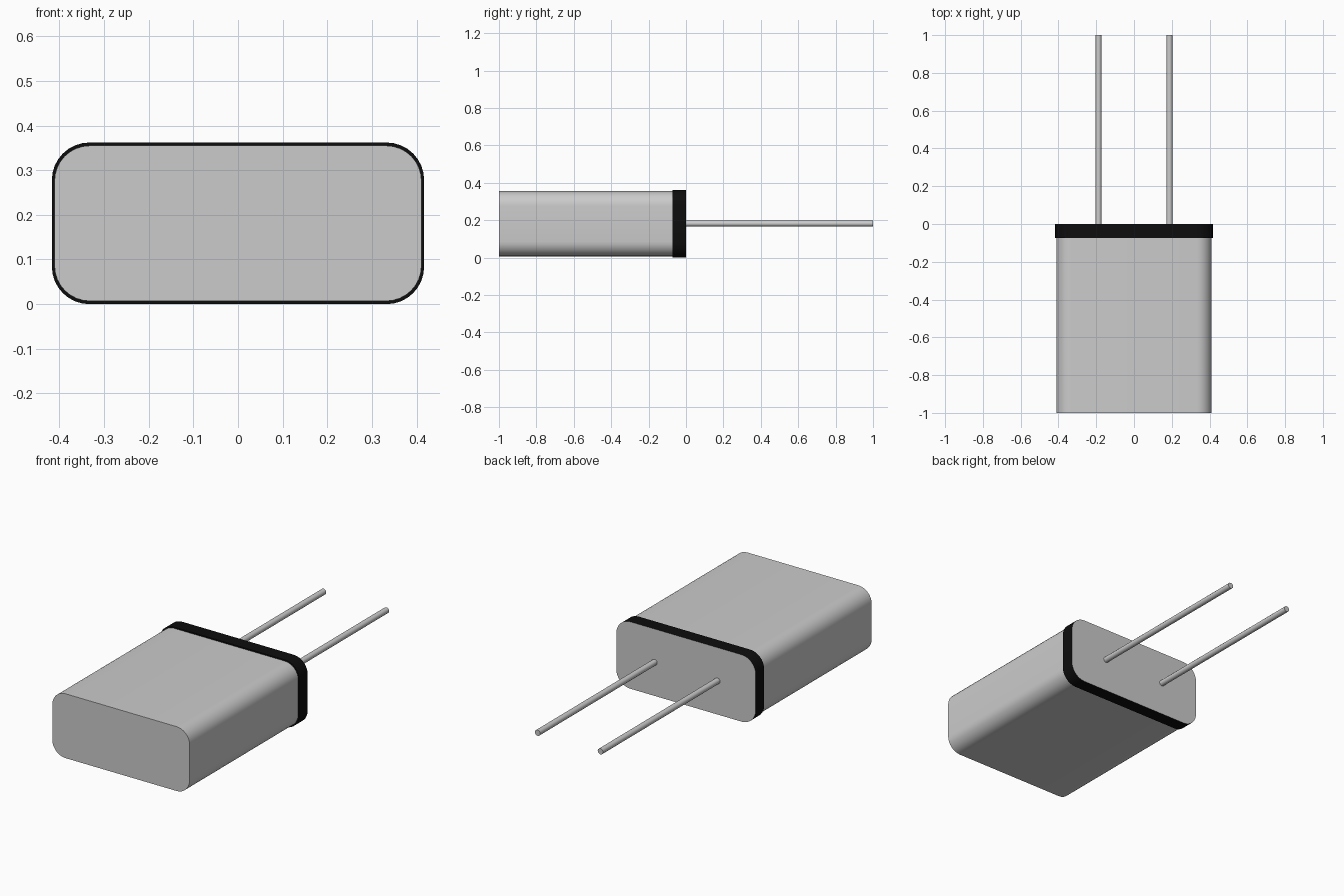
import bpy
import bmesh
import math
from mathutils import Matrix, Vector

cube = bpy.data.objects.get("Cube")
if cube:
    bpy.data.objects.remove(cube, do_unlink=True)


def make_material(name, color):
    mat = bpy.data.materials.new(name)
    mat.use_nodes = True
    mat.diffuse_color = color
    mat.node_tree.nodes["Principled BSDF"].inputs["Base Color"].default_value = color
    return mat


metal = make_material("silver metal", (0.6, 0.6, 0.6, 1))
black = make_material("black insulator", (0.004, 0.004, 0.004, 1))
MID_Z = 0.181


def finish(name, bm, materials):
    mesh = bpy.data.meshes.new(name)
    bmesh.ops.recalc_face_normals(bm, faces=bm.faces)
    bm.to_mesh(mesh)
    bm.free()
    obj = bpy.data.objects.new(name, mesh)
    bpy.context.collection.objects.link(obj)
    for mat in materials:
        mesh.materials.append(mat)
    bpy.ops.object.select_all(action="DESELECT")
    obj.select_set(True)
    bpy.context.view_layer.objects.active = obj
    bpy.ops.object.shade_smooth_by_angle(angle=math.radians(35))
    return obj


def rounded_block(name, half_w, half_h, radius, y0, y1, materials, steps=8):
    """Rounded rectangle in XZ, extruded along Y."""
    bm = bmesh.new()
    ring = []
    for corner, (sx, sz) in enumerate([(1, 1), (-1, 1), (-1, -1), (1, -1)]):
        for i in range(steps + 1):
            a = math.pi / 2 * (corner + i / steps)
            ring.append(bm.verts.new((sx * (half_w - radius) + radius * math.cos(a), y0,
                                      MID_Z + sz * (half_h - radius) + radius * math.sin(a))))
    face = bm.faces.new(ring)
    new = bmesh.ops.extrude_face_region(bm, geom=[face])["geom"]
    bmesh.ops.translate(bm, vec=Vector((0, y1 - y0, 0)),
                        verts=[v for v in new if isinstance(v, bmesh.types.BMVert)])
    bm.normal_update()
    # The rear end plate is bare metal
    if len(materials) > 1:
        for f in bm.faces:
            if f.calc_center_median().y > y1 - 0.001:
                f.material_index = 1
    return finish(name, bm, materials)


# Metal can and the black sleeve around its rear end
rounded_block("can", 0.411, 0.174, 0.079, -1, -0.03, [metal])
rounded_block("rear_band", 0.417, 0.181, 0.084, -0.073, 0, [black, metal])

# Two straight wire leads
for side, x in (("left", 0.188), ("right", -0.188)):
    bm = bmesh.new()
    bmesh.ops.create_cone(bm, cap_ends=True, segments=12, radius1=0.016, radius2=0.016,
                          depth=1.02,
                          matrix=Matrix.Translation((x, 0.49, MID_Z + 0.001))
                          @ Matrix.Rotation(math.pi / 2, 4, "X"))
    finish(side + "_lead", bm, [metal])
